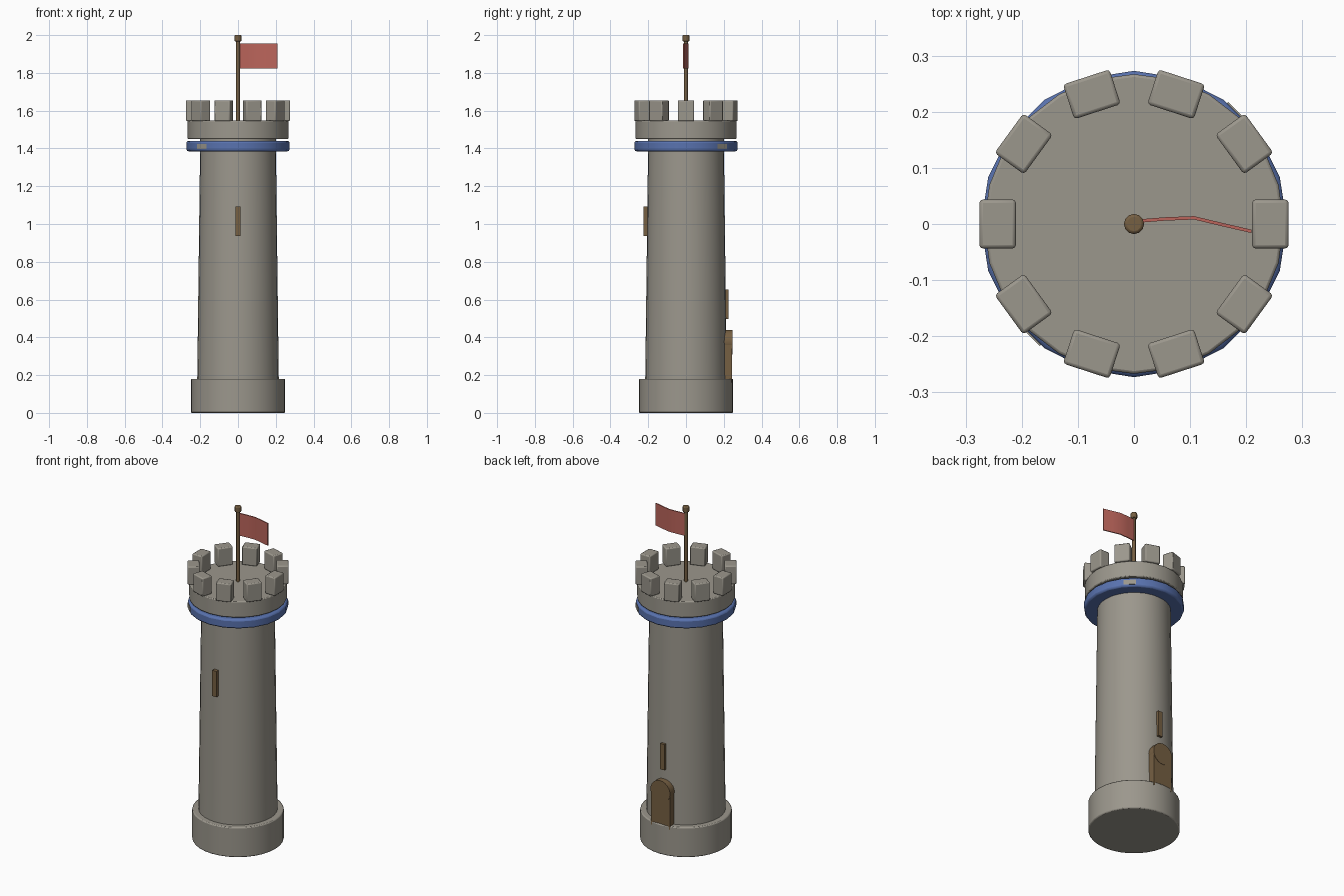
import bpy, bmesh, math
from mathutils import Matrix, Vector

if "Cube" in bpy.data.objects:
    bpy.data.objects.remove(bpy.data.objects["Cube"])


def mat(name, col):
    m = bpy.data.materials.new(name)
    m.diffuse_color = (*col, 1)
    m.use_nodes = True
    m.node_tree.nodes["Principled BSDF"].inputs["Base Color"].default_value = m.diffuse_color
    return m


STONE = mat("grey stone", (0.33, 0.31, 0.265))
BLUE = mat("blue band", (0.10, 0.17, 0.43))
BROWN = mat("brown wood", (0.18, 0.115, 0.055))
RED = mat("red cloth", (0.50, 0.13, 0.105))


def finish(bm, name, m, bevel=0.0, smooth=True):
    bmesh.ops.recalc_face_normals(bm, faces=bm.faces)
    me = bpy.data.meshes.new(name)
    bm.to_mesh(me)
    bm.free()
    me.materials.append(m)
    ob = bpy.data.objects.new(name, me)
    bpy.context.collection.objects.link(ob)
    if bevel:
        b = ob.modifiers.new("bevel", 'BEVEL')
        b.width, b.segments = bevel, 2
        b.limit_method, b.angle_limit = 'ANGLE', math.radians(40)
    if smooth:
        bpy.ops.object.select_all(action='DESELECT')
        ob.select_set(True)
        bpy.context.view_layer.objects.active = ob
        bpy.ops.object.shade_smooth_by_angle(angle=math.radians(35))
    return ob


def drum(name, r0, r1, z0, z1, m, sides=20, bevel=0.0):
    bm = bmesh.new()
    bmesh.ops.create_cone(bm, cap_ends=True, segments=sides, radius1=r0, radius2=r1,
                          depth=z1 - z0, matrix=Matrix.Translation((0, 0, (z0 + z1) / 2)))
    return finish(bm, name, m, bevel)


def block(name, centre, size, m, angle=0.0, bevel=0.0):
    # box placed by centre, then turned around the tower axis
    bm = bmesh.new()
    M = (Matrix.Rotation(angle, 4, 'Z') @ Matrix.Translation(centre)
         @ Matrix.Diagonal((*size, 1)))
    bmesh.ops.create_cube(bm, size=1, matrix=M)
    return finish(bm, name, m, bevel, smooth=bevel > 0)


# tower body
drum("base", 0.25, 0.25, 0, 0.18, STONE, 32, 0.006)
drum("shaft", 0.216, 0.2, 0.17, 1.46, STONE, 32)
drum("blue_ring", 0.273, 0.273, 1.385, 1.44, BLUE, 20, 0.01)
drum("parapet", 0.267, 0.267, 1.45, 1.547, STONE, 24, 0.005)

# battlements
for i in range(10):
    block(f"merlon_{i}", (0.243, 0, 1.6), (0.065, 0.087, 0.11), STONE,
          i * math.tau / 10, 0.006)

# small stones showing through the ring
for i, a in enumerate((45, 225)):
    block(f"ring_stone_{i}", (0.25, 0, 1.41), (0.045, 0.07, 0.028), STONE, math.radians(a))

# narrow windows, front and back
block("front_window", (0, -0.208, 1.015), (0.028, 0.034, 0.155), BROWN)
block("back_window", (0, 0.208, 0.575), (0.028, 0.034, 0.155), BROWN)

# arched door at the back
block("door", (0, 0.22, 0.265), (0.126, 0.046, 0.21), BROWN)
bm = bmesh.new()
bmesh.ops.create_cone(bm, cap_ends=True, segments=24, radius1=0.065, radius2=0.065, depth=0.05,
                      matrix=Matrix.Translation((0, 0.22, 0.375)) @ Matrix.Rotation(math.pi / 2, 4, 'X'))
finish(bm, "door_arch", BROWN)

# flagpole and knob
drum("flagpole", 0.01, 0.01, 1.54, 1.975, BROWN, 12)
drum("pole_knob", 0.018, 0.018, 1.965, 2.0, BROWN, 12, 0.005)

# waving flag: outline extruded upward
path = [(0.005, 0.005), (0.055, 0.009), (0.107, 0.011), (0.157, -0.001), (0.209, -0.013)]
bm = bmesh.new()
t = 0.003
pts = [(x, y - t) for x, y in path] + [(x, y + t) for x, y in reversed(path)]
face = bm.faces.new([bm.verts.new((x, y, 1.822)) for x, y in pts])
ext = bmesh.ops.extrude_face_region(bm, geom=[face])
bmesh.ops.translate(bm, vec=Vector((0, 0, 0.134)),
                    verts=[g for g in ext["geom"] if isinstance(g, bmesh.types.BMVert)])
finish(bm, "flag", RED)
